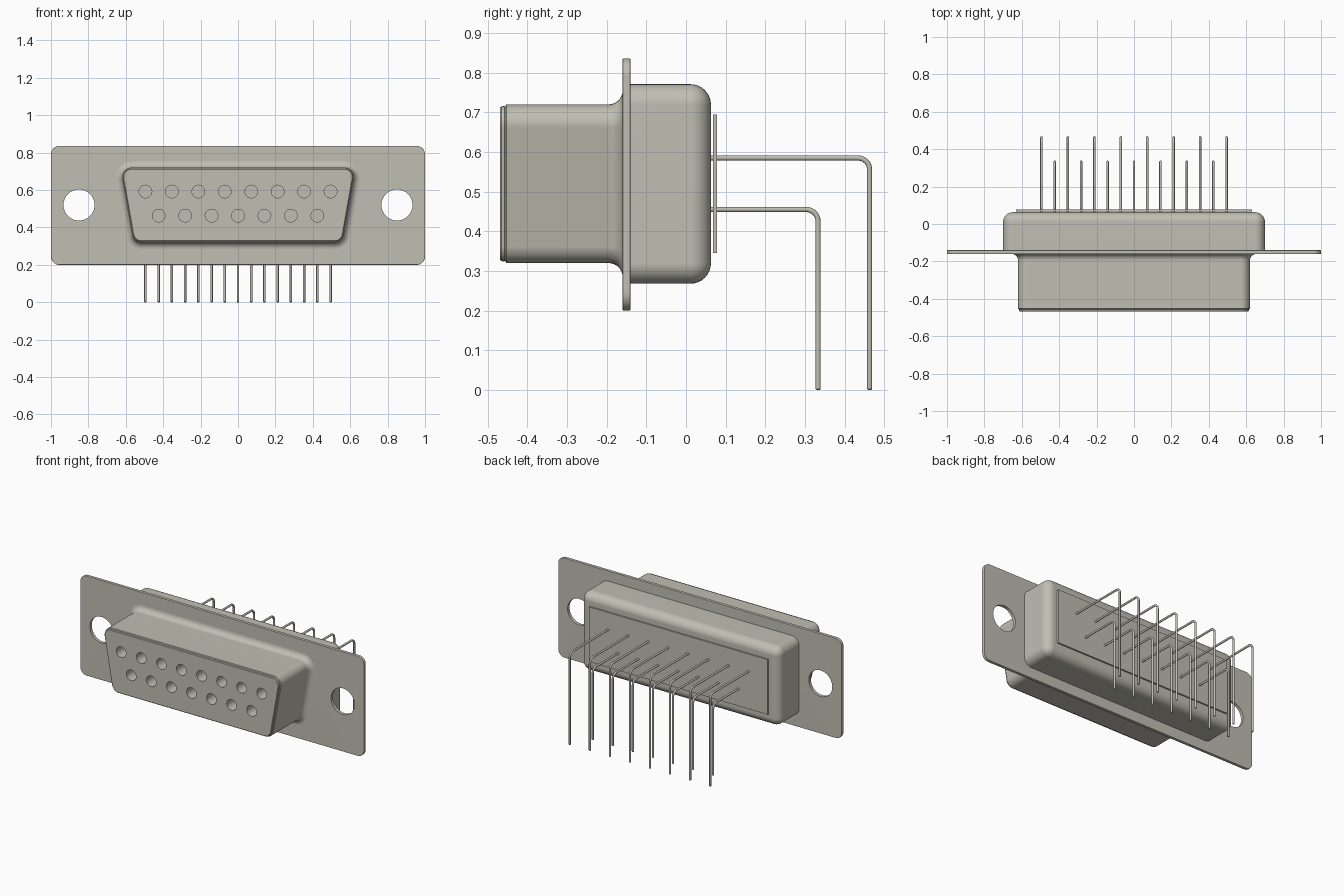
import bpy, bmesh, math
from mathutils import Matrix

if "Cube" in bpy.data.objects:
    bpy.data.objects.remove(bpy.data.objects["Cube"])

COLOUR = (0.53, 0.52, 0.45, 1)
metal = bpy.data.materials.new("warm grey metal")
metal.use_nodes = True
metal.diffuse_color = COLOUR
metal.node_tree.nodes["Principled BSDF"].inputs["Base Color"].default_value = COLOUR

ZC = 0.52                     # height of the connector's centre line
PITCH = 0.1414                # spacing of contacts in a row
ROWS = [  # count, socket height, pin height, pin drop y
    (8, 0.592, 0.585, 0.463),
    (7, 0.463, 0.455, 0.333),
]


def row_x(count):
    return [(i - (count - 1) / 2) * PITCH for i in range(count)]


def finish(name, bm):
    bmesh.ops.recalc_face_normals(bm, faces=bm.faces)
    mesh = bpy.data.meshes.new(name)
    bm.to_mesh(mesh)
    bm.free()
    mesh.materials.append(metal)
    ob = bpy.data.objects.new(name, mesh)
    bpy.context.collection.objects.link(ob)
    return ob


def activate(ob):
    bpy.ops.object.select_all(action='DESELECT')
    ob.select_set(True)
    bpy.context.view_layer.objects.active = ob


def smooth(ob):
    activate(ob)
    bpy.ops.object.shade_smooth_by_angle(angle=math.radians(32))
    ob.modifiers.new("normals", 'WEIGHTED_NORMAL').keep_sharp = True


def box(x, y0, y1, z0, z1):
    bm = bmesh.new()
    bmesh.ops.create_cube(bm, size=1)
    for v in bm.verts:
        v.co = (v.co.x * 2 * x, y0 + (v.co.y + 0.5) * (y1 - y0), z0 + (v.co.z + 0.5) * (z1 - z0))
    return bm


def drill(ob, holes, radius, y0, y1, segments):
    """Cut round holes along y at the given (x, z) places."""
    bm = bmesh.new()
    for x, z in holes:
        m = Matrix.Translation((x, (y0 + y1) / 2, z)) @ Matrix.Rotation(math.pi / 2, 4, 'X')
        bmesh.ops.create_cone(bm, cap_ends=True, segments=segments, radius1=radius,
                              radius2=radius, depth=y1 - y0, matrix=m)
    cutter = finish("hole_cutter", bm)
    cutter.hide_render = True
    mod = ob.modifiers.new("holes", 'BOOLEAN')
    mod.operation, mod.solver, mod.object = 'DIFFERENCE', 'EXACT', cutter
    activate(ob)
    bpy.ops.object.modifier_apply(modifier=mod.name)
    bpy.data.objects.remove(cutter)


def loft(name, rings):
    bm = bmesh.new()
    loops = [[bm.verts.new(p) for p in ring] for ring in rings]
    n = len(loops[0])
    for a, b in zip(loops, loops[1:]):
        for i in range(n):
            bm.faces.new((a[i], a[(i + 1) % n], b[(i + 1) % n], b[i]))
    bm.faces.new(loops[0])
    bm.faces.new(loops[-1])
    return finish(name, bm)


# Mounting flange with rounded corners and two screw holes
bm = box(1, -0.16, -0.14, 0.2, 0.836)
corners = [e for e in bm.edges if abs(e.verts[0].co.y - e.verts[1].co.y) > 0.01]
bmesh.ops.bevel(bm, geom=corners, offset=0.045, segments=8, profile=0.5, affect='EDGES')
rims = [e for e in bm.edges if abs(e.verts[0].co.y - e.verts[1].co.y) < 0.001]
bmesh.ops.bevel(bm, geom=rims, offset=0.003, segments=2, profile=0.5, affect='EDGES')
flange = finish("mounting_flange", bm)
drill(flange, [(-0.85, ZC), (0.85, ZC)], 0.083, -0.3, 0.0, 48)
smooth(flange)


# Front shell: rounded trapezoid lofted along y, with a flared root and a front lip
def d_section(y, offset, r=0.05, half_w=0.594, half_h=0.2, slant=math.radians(10)):
    k = math.tan(slant)
    right = []
    for s, a0, a1 in ((-1, -math.pi / 2, -slant), (1, -slant, math.pi / 2)):
        dz = s * (half_h - r)
        cx = half_w + dz * k - r / math.cos(slant)
        for i in range(9):
            a = a0 + (a1 - a0) * i / 8
            right.append((cx + (r + offset) * math.cos(a), y, ZC + dz + (r + offset) * math.sin(a)))
    return right + [(-x, yy, z) for x, yy, z in reversed(right)]


FLARE = 0.035
profile = [(-0.15, FLARE)]
for i in range(9):
    t = math.pi / 2 * i / 8
    profile.append((-0.195 + FLARE * math.cos(t), FLARE * (1 - math.sin(t))))
profile += [(-0.453, 0), (-0.456, -0.006), (-0.458, -0.004), (-0.465, -0.005), (-0.469, -0.009)]
shell = loft("front_shell", [d_section(y, o) for y, o in profile])
sockets = [(x, z) for count, z, _, _ in ROWS for x in row_x(count)]
drill(shell, sockets, 0.034, -0.6, -0.36, 24)
smooth(shell)

# Rear housing with rounded back and side edges
bm = box(0.7, -0.145, 0.063, 0.268, 0.771)
edges = [e for e in bm.edges if max(v.co.y for v in e.verts) > 0]
bmesh.ops.bevel(bm, geom=edges, offset=0.052, segments=8, profile=0.5, affect='EDGES')
smooth(finish("rear_housing", bm))

# Thin plate behind the housing
finish("rear_plate", box(0.63, 0.068, 0.078, 0.345, 0.695))

# Right-angle pins: a round section swept along a bent path
BEND, PIN_R = 0.03, 0.0065
for row, (count, _, z, y) in zip(("upper", "lower"), ROWS):
    path = [(0.03, z, 0)]
    for i in range(9):
        a = math.pi / 2 * i / 8
        path.append((y - BEND + BEND * math.sin(a), z - BEND + BEND * math.cos(a), a))
    path.append((y, 0.003, math.pi / 2))
    path.append((y, 0.0, math.pi / 2))
    for n, x in enumerate(row_x(count)):
        rings = []
        for j, (py, pz, a) in enumerate(path):
            r = PIN_R * (0.6 if j == len(path) - 1 else 1)
            ring = []
            for i in range(12):
                t = math.tau * i / 12
                s = r * math.sin(t)
                ring.append((x + r * math.cos(t), py + s * math.sin(a), pz + s * math.cos(a)))
            rings.append(ring)
        smooth(loft(f"{row}_pin_{n + 1}", rings))
